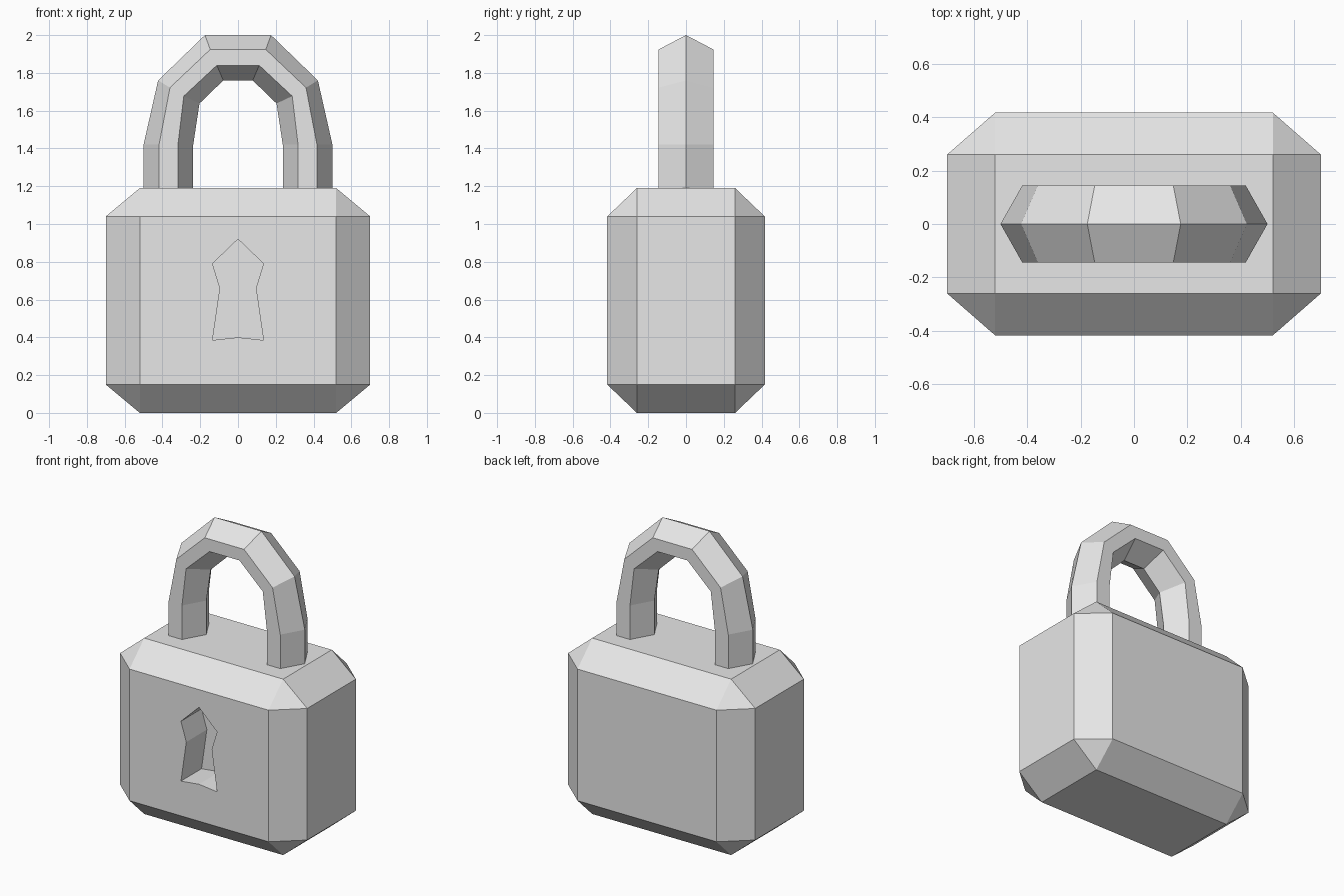
import bpy
import bmesh

cube = bpy.data.objects.get("Cube")
if cube:
    bpy.data.objects.remove(cube, do_unlink=True)

# Single plain metal colour
metal = bpy.data.materials.new("light grey metal")
metal.use_nodes = True
grey = (0.8, 0.8, 0.8, 1.0)
metal.diffuse_color = grey
for node in metal.node_tree.nodes:
    if node.type == 'BSDF_PRINCIPLED':
        node.inputs["Base Color"].default_value = grey


def make_object(name, bm):
    bmesh.ops.recalc_face_normals(bm, faces=bm.faces[:])
    mesh = bpy.data.meshes.new(name)
    bm.to_mesh(mesh)
    bm.free()
    mesh.materials.append(metal)
    obj = bpy.data.objects.new(name, mesh)
    bpy.context.scene.collection.objects.link(obj)
    return obj


# Body: chamfered block, the hull of its six inset faces
HX, HY, TOP = 0.70, 0.417, 1.19
CX, CY, CZ = 0.18, 0.157, 0.15
bm = bmesh.new()
for sx in (-1, 1):
    for sy in (-1, 1):
        for z, inset_z in ((0, CZ), (TOP, TOP - CZ)):
            bm.verts.new((sx * (HX - CX), sy * (HY - CY), z))
            bm.verts.new((sx * HX, sy * (HY - CY), inset_z))
            bm.verts.new((sx * (HX - CX), sy * HY, inset_z))
bmesh.ops.convex_hull(bm, input=bm.verts[:])
bmesh.ops.dissolve_limit(bm, angle_limit=0.01, verts=bm.verts[:], edges=bm.edges[:])
body = make_object("lock_body", bm)

# Keyhole: mirrored outline extruded into a cutter
DEPTH = 0.22
right_side = [(0.135, 0.79), (0.095, 0.66), (0.135, 0.385)]
outline = [(0, 0.92)] + right_side + [(0, 0.40)]
outline += [(-x, z) for x, z in reversed(right_side)]
bm = bmesh.new()
face = bm.faces.new([bm.verts.new((x, -HY - 0.1, z)) for x, z in outline])
extruded = bmesh.ops.extrude_face_region(bm, geom=[face])
moved = [v for v in extruded["geom"] if isinstance(v, bmesh.types.BMVert)]
bmesh.ops.translate(bm, verts=moved, vec=(0, DEPTH + 0.1, 0))
cutter = make_object("keyhole_cutter", bm)
cutter.hide_render = True

cut = body.modifiers.new("keyhole", 'BOOLEAN')
cut.operation = 'DIFFERENCE'
cut.solver = 'EXACT'
cut.object = cutter
bpy.context.view_layer.objects.active = body
bpy.ops.object.modifier_apply(modifier=cut.name)
bpy.data.objects.remove(cutter, do_unlink=True)

# Shackle: hexagonal section lofted along the arch.
# Each station gives (x, z) of outer ridge, outer edge, inner edge, inner ridge.
HALF_WIDTH = 0.145
leg = (0.50, 0.418, 0.318, 0.237)
stations = [[(x, z) for x in leg] for z in (TOP - 0.01, 1.42)]
stations.append([(0.423, 1.76), (0.36, 1.722), (0.287, 1.677), (0.204, 1.638)])
stations.append([(0.175, 2.0), (0.147, 1.924), (0.112, 1.84), (0.078, 1.76)])
stations += [[(-x, z) for x, z in s] for s in reversed(stations)]

bm = bmesh.new()
rings = []
for outer, edge_out, edge_in, inner in stations:
    section = [(outer, 0), (edge_out, -1), (edge_in, -1),
               (inner, 0), (edge_in, 1), (edge_out, 1)]
    rings.append([bm.verts.new((p[0], side * HALF_WIDTH, p[1])) for p, side in section])
for a, b in zip(rings, rings[1:]):
    for i in range(6):
        j = (i + 1) % 6
        bm.faces.new((a[i], a[j], b[j], b[i]))
for ring in (rings[0], rings[-1]):
    bm.faces.new(ring)
make_object("shackle", bm)
